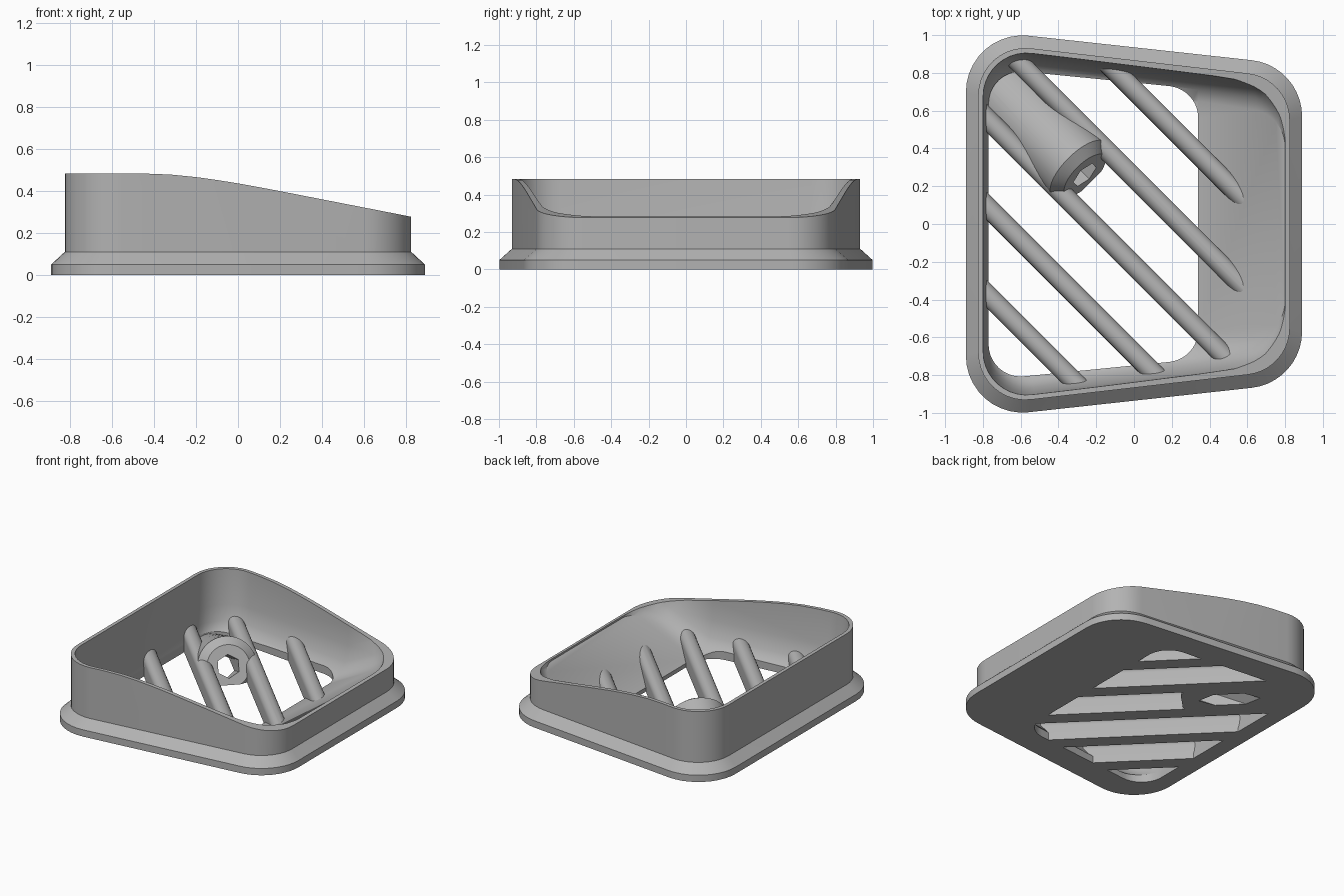
import bpy, bmesh, math
from mathutils import Vector, Matrix

cube = bpy.data.objects.get("Cube")
if cube:
    bpy.data.objects.remove(cube)

grey = bpy.data.materials.new("matte_grey")
grey.use_nodes = True
COLOR = (0.45, 0.45, 0.45, 1)
grey.diffuse_color = COLOR
grey.node_tree.nodes["Principled BSDF"].inputs["Base Color"].default_value = COLOR


def make_object(name, bm):
    bmesh.ops.recalc_face_normals(bm, faces=bm.faces)
    mesh = bpy.data.meshes.new(name)
    bm.to_mesh(mesh)
    bm.free()
    mesh.materials.append(grey)
    obj = bpy.data.objects.new(name, mesh)
    bpy.context.collection.objects.link(obj)
    return obj


def outline(x0, x1, yl, yr, r, crease=None, n=10):
    """Rounded trapezoid, mirrored front to back."""
    m = (yr - yl) / (x1 - x0)
    line = lambda x: yl + m * (x - x0)
    k = r * math.sqrt(1 + m * m)
    tilt = math.atan2(1, -m)
    pts = []
    for cx, a, b in ((x0 + r, math.pi, tilt), (x1 - r, tilt, 0)):
        cy = line(cx) - k
        for i in range(n + 1):
            t = a + (b - a) * i / n
            pts.append((cx + r * math.cos(t), cy + r * math.sin(t)))
        if b == tilt:
            c = (x0 + x1) / 2 if crease is None else crease
            pts.append((c, line(c)))
    return pts + [(x, -y) for x, y in reversed(pts)]


def loft(name, sections, crease=False):
    """Skin stacked (points, height function) sections and cap the ends."""
    bm = bmesh.new()
    rings = [[bm.verts.new((x, y, h(x))) for x, y in pts] for pts, h in sections]
    count = len(rings[0])
    for lo, hi in zip(rings, rings[1:]):
        for i in range(count):
            j = (i + 1) % count
            bm.faces.new((lo[i], lo[j], hi[j], hi[i]))
    bm.faces.new(rings[0])
    bm.faces.new(rings[-1])
    if crease:
        c = count // 4
        mid = [rings[0][11], rings[0][count - 12]]
        bmesh.ops.connect_verts(bm, verts=mid)
    return make_object(name, bm)


def extrude(bm, profile, vec):
    face = bm.faces.new([bm.verts.new(p) for p in profile])
    out = bmesh.ops.extrude_face_region(bm, geom=[face])
    verts = [g for g in out["geom"] if isinstance(g, bmesh.types.BMVert)]
    bmesh.ops.translate(bm, verts=verts, vec=vec)


def boolean(obj, cutter, operation="DIFFERENCE"):
    mod = obj.modifiers.new("cut", "BOOLEAN")
    mod.object, mod.operation, mod.solver = cutter, operation, "EXACT"
    bpy.context.view_layer.objects.active = obj
    bpy.ops.object.modifier_apply(modifier=mod.name)


def flat(z):
    return lambda x: z


def floor(h):
    return lambda x: h + 0.03 + max(0, 0.52 * (x - 0.34))


# Flanged outer body
foot = outline(-0.89, 0.89, 1.033, 0.838, 0.3)
wall = outline(-0.825, 0.825, 0.962, 0.772, 0.25)
body = loft("frame", [(foot, flat(0)), (foot, flat(0.05)),
                      (wall, flat(0.11)), (wall, flat(0.55))])

# Falling rim line, cut from above
rim = [(-1, 0.483), (-0.45, 0.483), (-0.32, 0.478), (-0.2, 0.466), (-0.1, 0.452),
       (0, 0.436), (0.1, 0.418), (0.2, 0.399), (1, 0.243)]
bm = bmesh.new()
extrude(bm, [(x, -2, z) for x, z in rim] + [(1, -2, 1), (-1, -2, 1)], (0, 4, 0))
rim_cutter = make_object("rim_cutter", bm)

# Cavity with filleted side walls and a ramp rising to the right
cavity = loft("cavity_cutter", [
    (outline(-0.77, 0.80, 0.82, 0.58, 0.2, 0.34), floor(0)),
    (outline(-0.775, 0.80, 0.86, 0.65, 0.21, 0.34), floor(0.03)),
    (outline(-0.78, 0.80, 0.895, 0.695, 0.22, 0.34), floor(0.09)),
    (outline(-0.79, 0.80, 0.92, 0.735, 0.23, 0.34), floor(0.2)),
    (outline(-0.803, 0.803, 0.94, 0.75, 0.23, 0.34), flat(0.6))], True)

# Through opening in the floor
hole = outline(-0.77, 0.34, 0.825, 0.715, 0.17)
opening = loft("opening_cutter", [(hole, flat(-0.1)), (hole, flat(0.1))])

for cutter in (rim_cutter, cavity, opening):
    boolean(body, cutter)

# Clip volume that keeps inner parts inside the wall
clip_line = outline(-0.81, 0.81, 0.945, 0.755, 0.24)
clip = loft("clip_volume", [(clip_line, flat(0)), (clip_line, flat(0.4))])

# Diagonal round-topped bars
along = Vector((1, -1, 0)).normalized()
across = Vector((1, 1, 0)).normalized()
up = Vector((0, 0, 1))
half, top = 0.053, 0.155
bm = bmesh.new()
for i in range(5):
    centre = across * ((-1.15 + 0.465 * i) / math.sqrt(2))
    # Right-hand bars run out inside the ramp
    profile = [(half, -0.1)]
    for s in range(13):
        a = math.pi * s / 12
        profile.append((half * math.cos(a), top - half + half * math.sin(a)))
    profile.append((-half, -0.1))
    extrude(bm, [centre - along * 2 + across * u + up * v for u, v in profile], along * 4)
bars = make_object("diagonal_bars", bm)
boolean(bars, clip, "INTERSECT")

# Slanted screw boss with chamfered face
tilt = math.radians(23)
axis = along * math.cos(tilt) + up * math.sin(tilt)
lift = up * math.cos(tilt) - along * math.sin(tilt)
face = Vector((-0.26, 0.26, 0.115))


def tube(bm, stations, sides, phase=0):
    rings = []
    for d, r in stations:
        ring = []
        for i in range(sides):
            a = phase + math.tau * i / sides
            offset = across * (r * math.cos(a)) + lift * (r * math.sin(a))
            ring.append(bm.verts.new(face + axis * d + offset))
        rings.append(ring)
    for lo, hi in zip(rings, rings[1:]):
        for i in range(sides):
            j = (i + 1) % sides
            bm.faces.new((lo[i], lo[j], hi[j], hi[i]))
    bm.faces.new(rings[0])
    bm.faces.new(rings[-1])


bm = bmesh.new()
tube(bm, [(-1.2, 0.2), (-0.05, 0.2), (0, 0.145)], 48)
boss = make_object("screw_boss", bm)

# Hexagonal screw channel leaving through the underside
bm = bmesh.new()
tube(bm, [(-1, 0.08), (0.3, 0.08)], 6, math.pi / 6)
channel = make_object("channel_cutter", bm)
boolean(boss, clip, "INTERSECT")
boolean(boss, channel)

for helper in (rim_cutter, cavity, opening, clip, channel):
    bpy.data.objects.remove(helper)

# Smooth rounded surfaces, crisp edges
for obj in (body, bars, boss):
    bpy.ops.object.select_all(action="DESELECT")
    obj.select_set(True)
    bpy.context.view_layer.objects.active = obj
    bpy.ops.object.shade_smooth_by_angle(angle=math.radians(30))
